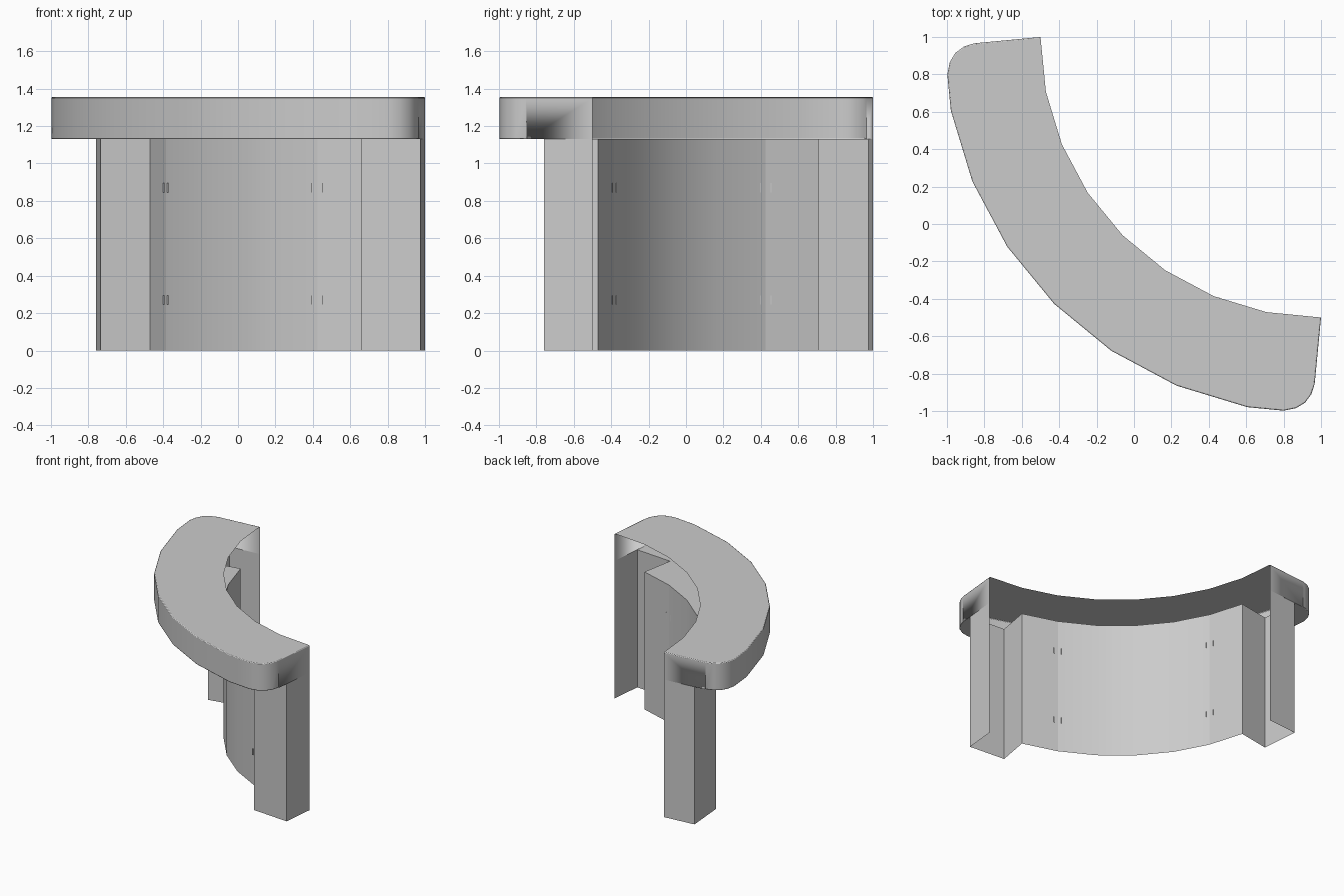
import bpy, bmesh, math
from mathutils import Vector

if "Cube" in bpy.data.objects:
    bpy.data.objects.remove(bpy.data.objects["Cube"], do_unlink=True)

TOP, UNDER = 1.355, 1.13
INNER, OUTER = 1.5, 2.018

grey = bpy.data.materials.new("plain grey")
grey.use_nodes = True
grey.diffuse_color = (0.6, 0.6, 0.6, 1)
grey.node_tree.nodes["Principled BSDF"].inputs["Base Color"].default_value = grey.diffuse_color


def arc(radius, first, last):
    """Plan points about the centre (1, 1), in steps of an eighth of a quarter turn."""
    pts = []
    for i in range(first, last + 1):
        a = math.radians(11.25 * i)
        pts.append((1 - radius * math.cos(a), 1 - radius * math.sin(a)))
    return pts


def swap(pts):
    """Mirror plan points across the diagonal, reversing their order."""
    return [(y, x) for x, y in reversed(pts)]


def finish(name, bm, smooth=True):
    mesh = bpy.data.meshes.new(name)
    bm.to_mesh(mesh)
    bm.free()
    mesh.materials.append(grey)
    ob = bpy.data.objects.new(name, mesh)
    bpy.context.collection.objects.link(ob)
    bpy.ops.object.select_all(action="DESELECT")
    ob.select_set(True)
    bpy.context.view_layer.objects.active = ob
    if smooth:
        bpy.ops.object.shade_smooth_by_angle(angle=math.radians(30))
    return ob


def ring(bm, pts, z):
    return [bm.verts.new((x, y, z)) for x, y in pts]


def strip(bm, low, high):
    for i in range(len(low) - 1):
        bm.faces.new((low[i], low[i + 1], high[i + 1], high[i]))


def wall(name, pts):
    bm = bmesh.new()
    strip(bm, ring(bm, pts, 0), ring(bm, pts, UNDER))
    return finish(name, bm)


# Plan of the counter: rounded outer corners, concave inner edge
corner = [(-0.5, 1), (-0.855, 0.966), (-0.91, 0.948), (-0.955, 0.915),
          (-0.985, 0.865), (-0.998, 0.80)]
outline = corner + arc(OUTER, 1, 7) + swap(corner)
inner = arc(INNER, 0, 8)

# Plan of one leg, a channel open towards the inside
leg = [(-0.5, 1), (-0.76, 0.975), (-0.735, 0.66), inner[1]]

# Counter: top, outer rim and underside ledge, open along the inner edge
bm = bmesh.new()
high = ring(bm, outline, TOP)
low = ring(bm, outline, UNDER)
strip(bm, low, high)
bm.faces.new(high + ring(bm, inner[1:-1], TOP)[::-1])
ledge = leg[1:] + inner[2:7] + swap(leg[1:])
bm.faces.new(low[1:-1] + ring(bm, ledge, UNDER)[::-1])
bmesh.ops.recalc_face_normals(bm, faces=bm.faces)
counter = finish("counter", bm)
bevel = counter.modifiers.new("soft edge", "BEVEL")
bevel.width = 0.006
bevel.segments = 2
bevel.limit_method = "ANGLE"
bevel.angle_limit = math.radians(50)

# Body below the counter
wall("curved_front", inner[2:7])
for side, flip in (("right", False), ("left", True)):
    place = swap if flip else (lambda p: p)
    wall(side + "_leg", place(leg))
    wall(side + "_panel", place(inner[1:3]))

    # Small hinges over the joint between panel and curved front
    joint = Vector((*place(inner[2:3])[0], 0))
    out = (joint - Vector((1, 1, 0))).normalized()
    along = Vector((-out.y, out.x, 0))
    for level, z in (("lower", 0.27), ("upper", 0.87)):
        bm = bmesh.new()
        for s in (-1, 1):
            made = bmesh.ops.create_cube(bm, size=1)["verts"]
            bmesh.ops.scale(bm, vec=(0.008, 0.008, 0.05), verts=made)
            spot = joint + along * s * 0.03 + Vector((0, 0, z))
            bmesh.ops.translate(bm, vec=spot, verts=made)
        finish(f"{side}_{level}_hinge", bm, False)
